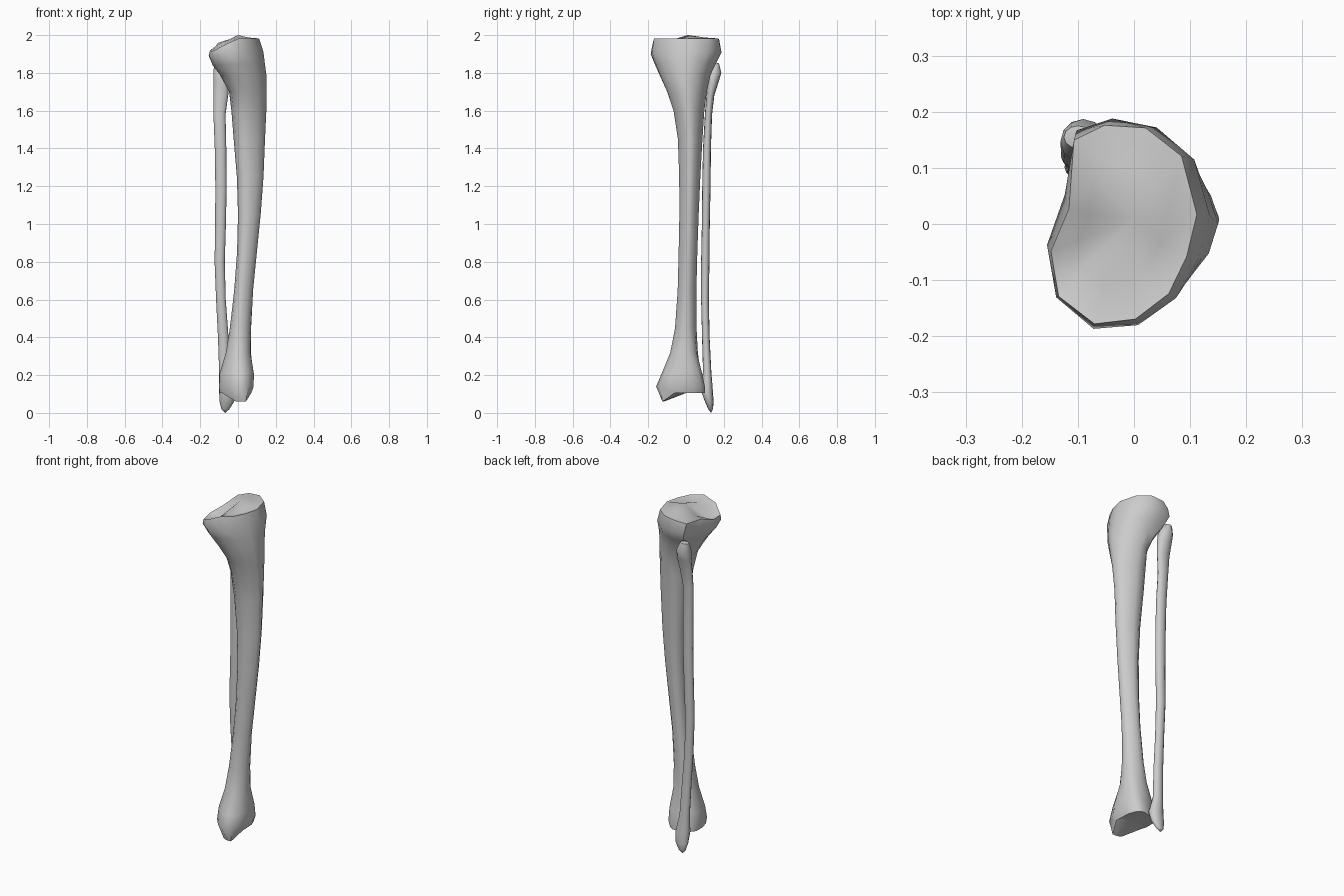
import bpy, bmesh, math

N = 12


def unit(points):
    """Rescale an outline so that it fills the square -1..1."""
    xs, ys = [p[0] for p in points], [p[1] for p in points]
    f = lambda v, a: 2 * (v - min(a)) / (max(a) - min(a)) - 1
    return [(f(x, xs), f(y, ys)) for x, y in points]


def blend(a, b, t):
    return [(p[0] + (q[0] - p[0]) * t, p[1] + (q[1] - p[1]) * t) for p, q in zip(a, b)]


def ring(outline, z, x0, x1, y0, y1):
    return [((x0 + x1) / 2 + u * (x1 - x0) / 2, (y0 + y1) / 2 + v * (y1 - y0) / 2, z)
            for u, v in outline]


def loft(name, rings, top, bottom):
    """Skin rings listed from top to bottom and close both ends with a point."""
    bm = bmesh.new()
    rows = [[bm.verts.new(p) for p in r] for r in rings]
    for a, b in zip(rows, rows[1:]):
        for i in range(N):
            j = (i + 1) % N
            bm.faces.new((a[i], b[i], b[j], a[j]))
    for row, tip in ((rows[0], top), (rows[-1], bottom)):
        c = bm.verts.new(tip)
        for i in range(N):
            bm.faces.new((c, row[i], row[(i + 1) % N]))
    bmesh.ops.recalc_face_normals(bm, faces=bm.faces)
    me = bpy.data.meshes.new(name)
    bm.to_mesh(me)
    bm.free()
    ob = bpy.data.objects.new(name, me)
    bpy.context.collection.objects.link(ob)
    bpy.ops.object.select_all(action='DESELECT')
    ob.select_set(True)
    bpy.context.view_layer.objects.active = ob
    bpy.ops.object.shade_smooth_by_angle(angle=math.radians(50))
    return ob


# Cross-section outlines, counter-clockwise from +x
circle = [(math.cos(2 * math.pi * i / N), math.sin(2 * math.pi * i / N)) for i in range(N)]
shaft = unit([(c, s * (1 - 0.3 * c)) for c, s in circle])
plateau = unit([(.13, .02), (.10, .13), (.03, .183), (-.05, .188), (-.11, .16), (-.12, .03),
                (-.155, -.05), (-.14, -.135), (-.07, -.187), (.01, -.178), (.075, -.13), (.11, -.06)])
ankle = unit([(.08, .03), (.06, .08), (.025, .10), (-.03, .085), (-.075, .07), (-.10, .04),
              (-.10, -.02), (-.085, -.075), (-.04, -.13), (.01, -.16), (.055, -.14), (.085, -.07)])

# Shin bone: z, x range, y range, blend (+ towards plateau, - towards ankle)
shin_rows = [
    (1.982, -.148, .112, -.178, .176, 1),
    (1.91, -.155, .135, -.187, .188, .75),
    (1.85, -.135, .142, -.165, .158, .6),
    (1.79, -.095, .15, -.14, .13, .4),
    (1.70, -.047, .152, -.10, .11, .2),
    (1.60, -.035, .15, -.066, .097, 0),
    (1.45, -.023, .143, -.043, .087, 0),
    (1.25, -.006, .135, -.036, .076, 0),
    (1.05, 0, .12, -.035, .067, 0),
    (0.85, -.005, .10, -.039, .06, 0),
    (0.65, -.02, .08, -.044, .055, 0),
    (0.45, -.043, .07, -.058, .057, -.2),
    (0.32, -.064, .07, -.083, .067, -.5),
    (0.21, -.097, .085, -.128, .088, -.9),
    (0.14, -.10, .083, -.158, .10, -1),
    (0.105, -.098, .07, -.145, .10, -1),
]
rings = []
for z, x0, x1, y0, y1, w in shin_rows:
    shape = blend(shaft, plateau if w > 0 else ankle, abs(w))
    r = ring(shape, z, x0, x1, y0, y1)
    if w > 0:  # plateau tips down to one side
        r = [(x, y, h - .075 * w ** 4 * max(0, -u) * (.75 - .35 * v))
             for (x, y, h), (u, v) in zip(r, shape)]
    rings.append(r)
# inner ankle knob hangs below the flat joint face
rings[-1] = [(x * .6 + .016 if y < -.09 else x, max(y, -.125),
              h - (.045 if y < -.09 else 0)) for x, y, h in rings[-1]]
# shallow dish and raised centre of the knee plateau
dish = [(x * .6 - .01, y * .6, h + .005 - (.02 if y < 0 else 0)) for x, y, h in rings[0]]
loft("shin_bone", [dish] + rings, (.0, .01, 2.0), (-.01, .0, .105))

# Calf bone: z, x range, y range
calf_rows = [
    (1.85, -.125, -.075, .135, .175),
    (1.80, -.131, -.05, .108, .187),
    (1.75, -.131, -.045, .112, .172),
    (1.68, -.13, -.052, .108, .15),
    (1.58, -.13, -.066, .10, .138),
    (1.40, -.123, -.062, .09, .132),
    (1.20, -.12, -.06, .086, .13),
    (1.00, -.121, -.064, .084, .126),
    (0.80, -.124, -.07, .08, .124),
    (0.60, -.116, -.065, .08, .121),
    (0.40, -.106, -.05, .085, .125),
    (0.22, -.10, -.04, .09, .134),
    (0.12, -.10, -.015, .078, .142),
    (0.06, -.098, -.02, .10, .146),
    (0.02, -.088, -.045, .118, .143),
]
loft("calf_bone", [ring(circle, *r) for r in calf_rows], (-.09, .155, 1.855), (-.068, .132, 0))
